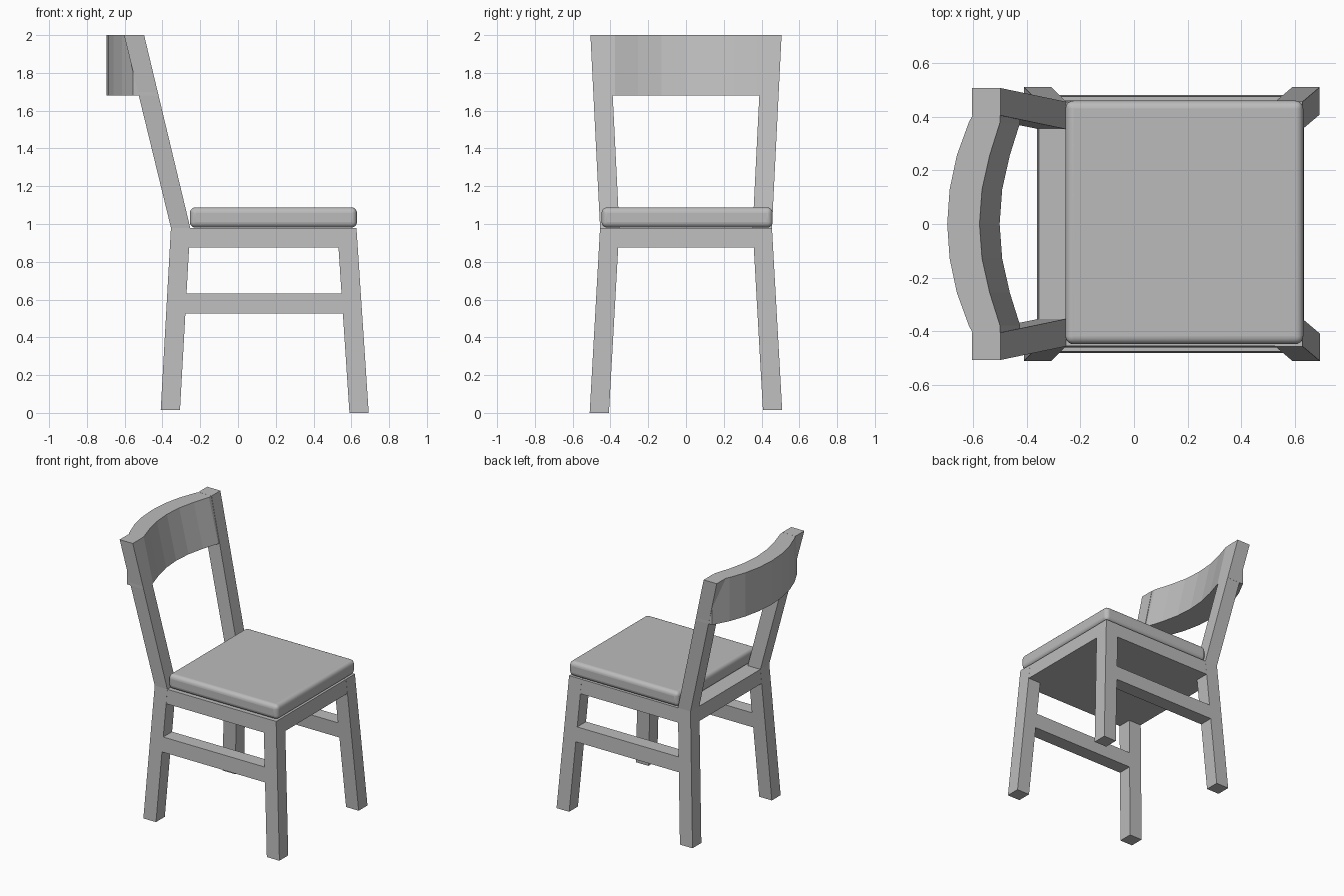
import bpy, bmesh, math

if "Cube" in bpy.data.objects:
    bpy.data.objects.remove(bpy.data.objects["Cube"])

wood = bpy.data.materials.new("plain grey")
wood.diffuse_color = (0.5, 0.5, 0.5, 1)
wood.use_nodes = True
wood.node_tree.nodes["Principled BSDF"].inputs["Base Color"].default_value = wood.diffuse_color


def make_object(name, bm):
    bmesh.ops.recalc_face_normals(bm, faces=bm.faces)
    mesh = bpy.data.meshes.new(name)
    bm.to_mesh(mesh)
    bm.free()
    mesh.materials.append(wood)
    ob = bpy.data.objects.new(name, mesh)
    bpy.context.collection.objects.link(ob)
    return ob


def loft(name, rings):
    """Skin a list of equal-length rings and cap both ends."""
    bm = bmesh.new()
    vs = [[bm.verts.new(p) for p in r] for r in rings]
    n = len(rings[0])
    for a, b in zip(vs, vs[1:]):
        for i in range(n):
            j = (i + 1) % n
            bm.faces.new((a[i], a[j], b[j], b[i]))
    bm.faces.new(vs[0])
    bm.faces.new(vs[-1])
    return make_object(name, bm)


def rect(x0, x1, y0, y1, z):
    return [(x0, y0, z), (x1, y0, z), (x1, y1, z), (x0, y1, z)]


# Splayed outer planes of the lower frame
Z_SEAT = 0.98
def splay(z): return (Z_SEAT - z) / Z_SEAT
def outer_y(z): return 0.455 + 0.055 * splay(z)
def back_x(z): return -0.355 - 0.055 * splay(z)
def front_x(z): return 0.627 + 0.065 * splay(z)
T = 0.102


def leg_ring(x0, x1, yo, z, s):
    return rect(x0, x1, s * (yo - T), s * yo, z)


for s, side in ((-1, "right"), (1, "left")):
    # Front leg
    z0 = 0.0 if s < 0 else 0.015
    loft("front_leg_" + side, [
        leg_ring(front_x(z) - T, front_x(z), outer_y(z), z, s) for z in (z0, Z_SEAT)])

    # Back leg continuing into the leaning back post
    rings = [leg_ring(back_x(z), back_x(z) + T, outer_y(z), z, s) for z in (0.015, Z_SEAT)]
    rings.append(leg_ring(-0.603, -0.497, 0.506, 2.0, s))
    loft("back_leg_and_post_" + side, rings)

    # Side stretcher, flush with the legs
    loft("side_stretcher_" + side, [
        rect(back_x(z) + T, front_x(z) - T, s * (outer_y(z) - T), s * outer_y(z), z)
        for z in (0.525, 0.633)])

# Solid seat frame, flush with the legs
E = 0.0008
loft("seat_frame", [
    rect(back_x(z) + E, front_x(z) - E, -outer_y(z) + E, outer_y(z) - E, z)
    for z in (0.875, Z_SEAT - E)])

# Rounded cushion
cushion = loft("seat_cushion", [rect(-0.255, 0.63, -0.447, 0.459, z) for z in (0.981, 1.088)])
bev = cushion.modifiers.new("round edges", 'BEVEL')
bev.width = 0.03
bev.segments = 5
bpy.context.view_layer.objects.active = cushion
cushion.select_set(True)
bpy.ops.object.shade_smooth_by_angle(angle=math.radians(35))
cushion.modifiers.new("flat top shading", 'WEIGHTED_NORMAL').keep_sharp = True

# Curved backrest: vertical back face, front face leaning with the posts
rings = []
half = math.asin(0.491 / 0.93)
for i in range(9):
    y = 0.93 * math.sin(half * (i / 4 - 1))
    back = -0.695 + 0.93 - math.sqrt(0.93 ** 2 - y * y)
    bow = 0.88 - math.sqrt(0.88 ** 2 - y * y)
    top = min(-0.575 + bow, -0.499)
    low = min(-0.50 + bow, -0.424)
    rings.append([(back, y, 1.68), (low, y, 1.68), (top, y, 1.9995), (back, y, 1.9995)])
loft("backrest", rings)
